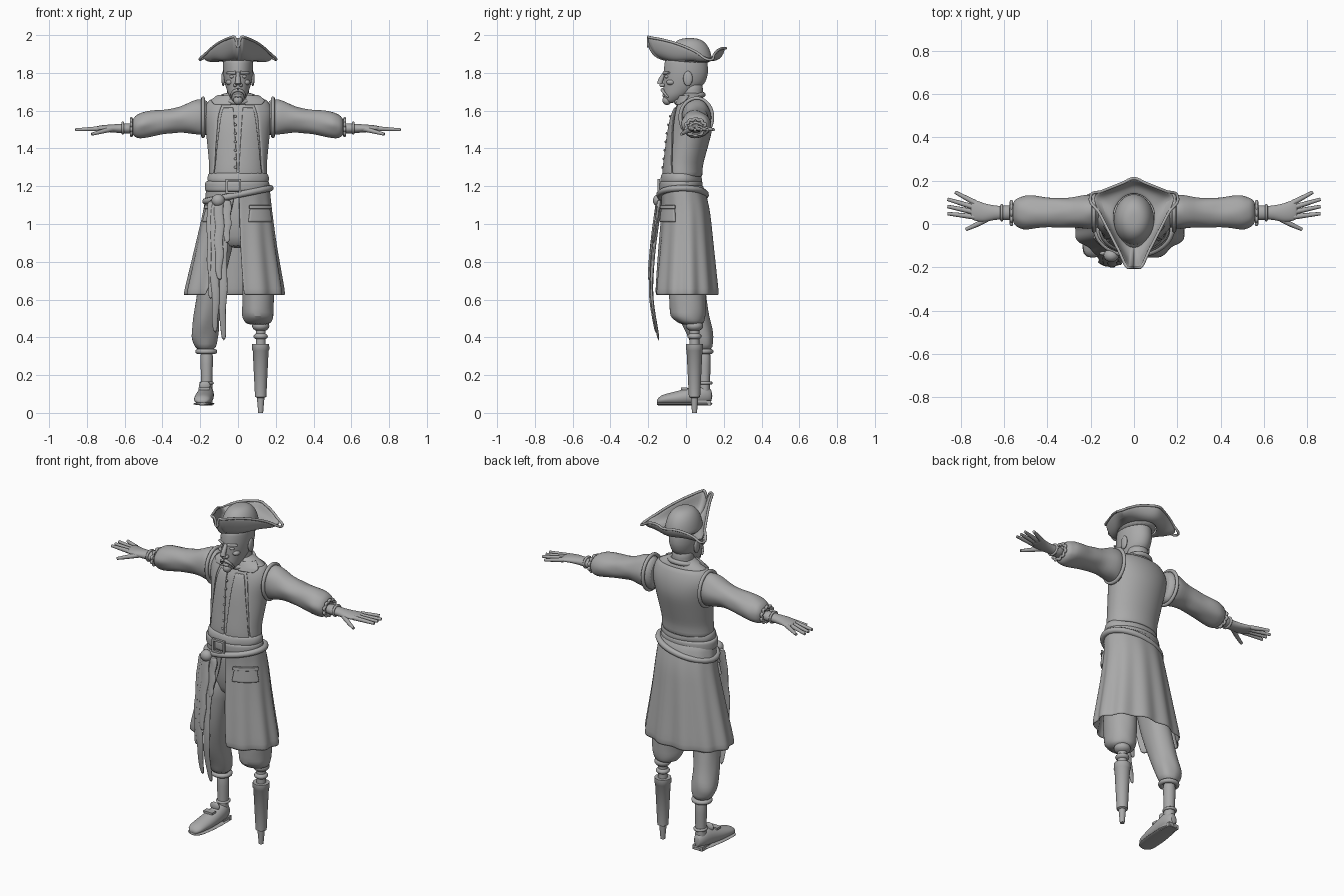
import bpy, bmesh, math
from mathutils import Vector, noise

if "Cube" in bpy.data.objects:
    bpy.data.objects.remove(bpy.data.objects["Cube"])

grey = (0.4, 0.4, 0.4, 1)
clay = bpy.data.materials.new("clay grey")
clay.use_nodes = True
clay.diffuse_color = grey
clay.node_tree.nodes["Principled BSDF"].inputs["Base Color"].default_value = grey
parts = []


def finish(name, bm, levels=1, thickness=0):
    bmesh.ops.recalc_face_normals(bm, faces=bm.faces)
    mesh = bpy.data.meshes.new(name)
    bm.to_mesh(mesh)
    bm.free()
    mesh.materials.append(clay)
    obj = bpy.data.objects.new(name, mesh)
    bpy.context.collection.objects.link(obj)
    if thickness:
        solidify = obj.modifiers.new("thickness", "SOLIDIFY")
        solidify.thickness, solidify.offset = thickness, 0
    if levels:
        smooth = obj.modifiers.new("smooth", "SUBSURF")
        smooth.levels = smooth.render_levels = levels
    parts.append(obj)


def skin(bm, rows, closed):
    for lower, upper in zip(rows, rows[1:]):
        count = len(lower)
        for i in range(count if closed else count - 1):
            j = (i + 1) % count
            bm.faces.new((lower[i], lower[j], upper[j], upper[i]))


# A ring is: position along the axis, two radii, then optional centre shifts
def ring(position, radius, depth=None, shift_b=0, shift_a=0):
    return Vector((position, radius, radius if depth is None else depth, shift_b, shift_a))


def section_at(rings, position):
    for p, q in zip(rings, rings[1:]):
        low, high = ring(*p), ring(*q)
        if min(low[0], high[0]) <= position <= max(low[0], high[0]):
            return low.lerp(high, (position - low[0]) / (high[0] - low[0]))
    return ring(*rings[-1])


def refine(rings, steps):
    stations = [ring(*r) for r in rings]
    fine = [p.lerp(q, i / steps) for p, q in zip(stations, stations[1:]) for i in range(steps)]
    return fine + [stations[-1]]


def loft(name, rings, axis="z", centre=(0, 0), steps=2, levels=1, wrinkle=0, floor=0, flip=1, sides=24):
    bm, rows = bmesh.new(), []
    for t, width, depth, b, a in refine(rings, steps):
        row = []
        for i in range(sides):
            angle = math.tau * i / sides
            c, s = math.cos(angle), math.sin(angle)
            swell = 1 + wrinkle * noise.noise(Vector((c * 1.6, s * 1.6, t * 19)))
            u = centre[0] + a + width * swell * c
            v = centre[1] + b + depth * swell * s
            x, y, z = {"x": (t, u, v), "y": (u, t, v), "z": (u, v, t)}[axis]
            row.append(bm.verts.new((x * flip, y, max(z, floor))))
        rows.append(row)
    skin(bm, rows, True)
    bm.faces.new(rows[0])
    bm.faces.new(rows[-1])
    finish(name, bm, levels)


# Cloth over a lofted body, from a top row to a bottom row of (height, start, end angle)
def wrap(name, body, top, bottom, gap=0.005, columns=14, ripple=0, thickness=0.012):
    bm, rows, count = bmesh.new(), [], 8
    for k in range(count + 1):
        z, start, end = Vector(top).lerp(Vector(bottom), k / count)
        _, width, depth, cy, cx = section_at(body, z)
        row = []
        for i in range(columns + 1):
            angle = math.radians(start + (end - start) * i / columns)
            lift = gap + ripple * k / count * math.cos(angle * 11)
            row.append(bm.verts.new((cx + (width + lift) * math.sin(angle),
                                     cy - (depth + lift) * math.cos(angle), z)))
        rows.append(row)
    skin(bm, rows, False)
    finish(name, bm, 1, thickness)


def tube(name, points, start, end=None, cyclic=False):
    curve = bpy.data.curves.new(name, "CURVE")
    curve.dimensions, curve.bevel_depth, curve.bevel_resolution = "3D", 1, 3
    curve.resolution_u, curve.use_fill_caps = 6, True
    spline = curve.splines.new("BEZIER")
    spline.bezier_points.add(len(points) - 1)
    spline.use_cyclic_u = cyclic
    for i, (knot, point) in enumerate(zip(spline.bezier_points, points)):
        knot.co = point
        knot.handle_left_type = knot.handle_right_type = "AUTO"
        knot.radius = start + ((end or start) - start) * i / (len(points) - 1)
    curve.materials.append(clay)
    obj = bpy.data.objects.new(name, curve)
    bpy.context.collection.objects.link(obj)
    bpy.ops.object.select_all(action="DESELECT")
    obj.select_set(True)
    bpy.context.view_layer.objects.active = obj
    bpy.ops.object.convert(target="MESH")
    parts.append(bpy.context.view_layer.objects.active)


# Closed hoop spanned by two arms; a frill makes it zigzag
def hoop(name, centre, arm_u, arm_v, radius, frill=0, count=20):
    points = []
    for i in range(count):
        angle, grow = math.tau * i / count, 1 + frill * (i % 2)
        points.append(Vector(centre) + (Vector(arm_u) * math.cos(angle) + Vector(arm_v) * math.sin(angle)) * grow)
    tube(name, points, radius, cyclic=True)


def solid(name, centre, size, round_shape=True):
    bm = bmesh.new()
    if round_shape:
        bmesh.ops.create_uvsphere(bm, u_segments=16, v_segments=10, radius=1)
    else:
        bmesh.ops.create_cube(bm, size=1)
    bmesh.ops.scale(bm, vec=size, verts=bm.verts)
    bmesh.ops.translate(bm, vec=centre, verts=bm.verts)
    finish(name, bm, 0)


# Tricorn hat: domed crown inside a kite-shaped cocked brim
crown_x, crown_y, crown_mid = 0.095, 0.12, 0.02
loft("hat_crown", [(1.85 + 0.135 * math.sin(a), crown_x * math.cos(a) ** 0.7, crown_y * math.cos(a) ** 0.7)
                   for a in [math.pi * i / 17 for i in range(9)]], centre=(0, crown_mid), steps=1)
corners = [Vector(p) for p in ((0, -0.2, 1.94), (0.03, -0.2, 1.99), (0.2, 0.13, 1.87), (0, 0.21, 1.93))]
half = [p.lerp(q, i / 4) + Vector((0, 0, 0.02 * math.sin(math.pi * i / 4)))
        for p, q in zip(corners, corners[1:]) for i in range(4)] + [corners[-1]]
edge = half + [Vector((-p.x, p.y, p.z)) for p in half[-2:0:-1]]
bm, loops = bmesh.new(), [[], [], []]
for outer in edge:
    reach = math.hypot(outer.x / crown_x, (outer.y - crown_mid) / crown_y)
    inner = Vector((outer.x / reach, crown_mid + (outer.y - crown_mid) / reach, 1.865))
    fold = inner.lerp(outer, 0.7)
    fold.z = 1.85 + 0.4 * (outer.z - 1.86)
    for loop, point in zip(loops, (inner, fold, outer)):
        loop.append(bm.verts.new(point))
skin(bm, loops, True)
finish("hat_brim", bm, 2, 0.012)
tube("hat_brim_edge", edge, 0.007, cyclic=True)

# Head and face
loft("head", [(1.64, 0.02, 0.03, -0.08), (1.68, 0.05, 0.07, -0.05), (1.74, 0.07, 0.11, -0.01),
              (1.8, 0.08, 0.12), (1.9, 0.08, 0.11)])
loft("neck", [(1.6, 0.07), (1.66, 0.06), (1.76, 0.06)], centre=(0, 0.03))
tube("nose", [(0, -0.11, 1.8), (0, -0.13, 1.77), (0, -0.14, 1.74)], 0.01, 0.016)
solid("lower_lip", (0, -0.115, 1.68), (0.02, 0.01, 0.01))
solid("chin_beard", (0, -0.1, 1.655), (0.025, 0.025, 0.025))
for side in (1, -1):
    solid("nostril", (side * 0.015, -0.126, 1.735), (0.01, 0.015, 0.01))
    solid("eye", (side * 0.03, -0.1, 1.78), (0.016, 0.014, 0.01))
    solid("cheekbone", (side * 0.045, -0.08, 1.75), (0.02, 0.025, 0.015))
    solid("ear", (side * 0.078, 0.01, 1.77), (0.01, 0.025, 0.04))
    tube("brow", [(side * 0.01, -0.115, 1.8), (side * 0.06, -0.09, 1.8)], 0.01, 0.006)
    tube("moustache", [(0, -0.125, 1.71), (side * 0.025, -0.12, 1.7), (side * 0.04, -0.095, 1.67)], 0.01, 0.005)

# Torso, open coat, waistcoat and collar
torso = [(1.2, 0.15, 0.1, -0.02), (1.3, 0.14, 0.095, -0.02), (1.5, 0.16, 0.11, 0.02), (1.59, 0.18, 0.1, 0.03),
         (1.65, 0.16, 0.07, 0.03), (1.7, 0.06, 0.05, 0.03)]
loft("torso", torso, wrinkle=0.03, sides=32)
wrap("coat_body", torso, (1.66, 28, 332), (1.25, 62, 298), columns=36)
hoop("collar_roll", (0, 0.02, 1.665), (0.075, 0, 0), (0, 0.07, 0.02), 0.014)
for side in (1, -1):
    wrap("waistcoat_front", torso, (1.62, side * 8, side * 26), (1.25, side, side * 60), thickness=0.008)
    wrap("collar_flap", torso, (1.68, side * 15, side * 80), (1.63, side * 12, side * 45))
    hoop("armhole_rim", (side * 0.185, 0.055, 1.565), (0, 0.085, 0), (0, 0, 0.1), 0.01)
for i in range(7):
    height = 1.3 + i * 0.045
    _, _, depth, middle, _ = section_at(torso, height)
    solid("button", (-0.014, middle - depth - 0.01, height), (0.007, 0.005, 0.007))

# Arms: puffed sleeves, gathered cuffs, wrist bands and spread hands
sleeve = [(0.15, 0.07, 0.09, 1.56), (0.21, 0.08, 0.1, 1.567), (0.3, 0.07, 0.066, 1.555), (0.4, 0.07, 0.066, 1.54),
          (0.5, 0.08, 0.07, 1.525), (0.54, 0.07, 0.06, 1.517), (0.56, 0.045, 0.04, 1.513)]
hand = [(0.55, 0.036, 0.03), (0.63, 0.031, 0.024), (0.69, 0.043, 0.02), (0.73, 0.049, 0.016, 0, 0.01),
        (0.755, 0.04, 0.01, 0, 0.014)]
for side in (1, -1):
    loft("sleeve", sleeve, "x", (0.053, 0), wrinkle=0.13, flip=side)
    loft("hand", hand, "x", (0.052, 1.506), flip=side)
    hoop("sleeve_ruffle", (side * 0.565, 0.05, 1.513), (0, 0.046, 0), (0, 0, 0.038), 0.008, 0.2)
    hoop("wrist_band", (side * 0.61, 0.052, 1.508), (0, 0.033, 0), (0, 0, 0.028), 0.007)
    for k in range(4):
        base = Vector((0.735, 0.033 + 0.022 * k, 1.505))
        tip = base + Vector((0.125 - 0.035 * (k == 3), 0.015 + 0.011 * k, -0.006))
        tube("finger", [(side * p.x, p.y, p.z) for p in (base, base.lerp(tip, 0.5), tip)], 0.013, 0.008)
    tube("thumb", [(side * 0.66, 0.035, 1.505), (side * 0.72, 0, 1.49), (side * 0.775, -0.025, 1.475)], 0.015, 0.008)

# Flared coat skirt, open at the front, with pocket flaps
skirt = [(1.22, 0.16, 0.105, -0.025), (1.1, 0.17, 0.12), (0.9, 0.205, 0.14, 0, -0.01), (0.6, 0.265, 0.17, 0, -0.02)]
wrap("coat_skirt", skirt, (1.21, 0, 357), (0.62, 11, 326), 0, 66, 0.009)
for middle in (42, -42):
    wrap("pocket_flap", skirt, (1.1, middle - 21, middle + 21), (1.01, middle - 25, middle + 25), 0.012, thickness=0.016)
    wrap("pocket_flap_band", skirt, (1.1, middle - 24, middle + 24), (1.08, middle - 24, middle + 24), 0.02)

# Waist sash, belt, buckle and slung scarf
loft("waist_sash", [(1.21, 0.16, 0.107), (1.24, 0.166, 0.112), (1.28, 0.15, 0.1)], centre=(0, -0.026), wrinkle=0.05)
loft("belt", [(1.17, 0.164, 0.108), (1.18, 0.172, 0.116), (1.22, 0.172, 0.116), (1.23, 0.16, 0.105)],
     centre=(-0.004, -0.026))
for side in (1, -1):
    solid("buckle_side", (-0.025 + side * 0.035, -0.145, 1.2), (0.012, 0.014, 0.075), False)
    solid("buckle_bar", (-0.025, -0.145, 1.2 + side * 0.033), (0.08, 0.014, 0.012), False)
hoop("sash_wrap", (0, -0.018, 1.155), (0.172, 0, 0.035), (0, 0.122, 0), 0.017)
solid("sash_knot", (-0.105, -0.145, 1.125), (0.035, 0.03, 0.033))

# Hanging sash tails follow the flare of the skirt, then fall back in
for k, end in enumerate((0.6, 0.42, 0.7, 0.38, 0.9)):
    rings = []
    for i in range(10):
        fall = i / 9
        z = 1.13 + (end - 1.13) * fall
        flare = 0.05 * math.sin(min(1, (1.13 - z) * 2) * math.pi / 2) - max(0, 0.6 - z) * 0.18
        rings.append((z, 0.024 * (1.1 - 0.6 * fall ** 3), 0.011 - 0.004 * fall,
                      -0.14 - flare - 0.007 * (k % 3 - 1), -0.14 + 0.02 * k + 0.006 * math.sin(i * 2 + k)))
    loft("sash_tail", rings, steps=1, wrinkle=0.25, sides=12)

# Breeches
loft("hips", [(1.2, 0.14, 0.09, -0.02), (1, 0.16, 0.11), (0.87, 0.12, 0.08)])
loft("right_breeches", [(1, 0.08, 0.1, 0, -0.08), (0.7, 0.072, 0.09, 0.01, -0.14), (0.5, 0.068, 0.08, 0.045, -0.17),
                        (0.4, 0.075, 0.07, 0.08, -0.177), (0.33, 0.05, 0.05, 0.09, -0.17)], wrinkle=0.12)
hoop("right_knee_band", (-0.168, 0.09, 0.325), (0.045, 0, 0), (0, 0.043, 0), 0.013)
loft("left_breeches", [(1, 0.08, 0.1), (0.6, 0.085, 0.1), (0.51, 0.085, 0.095), (0.465, 0.06, 0.06, 0.02)],
     centre=(0.105, 0.01), wrinkle=0.1)

# Stocking and buckled shoe
loft("right_stocking", [(0.35, 0.036), (0.16, 0.03), (0.08, 0.032)], centre=(-0.166, 0.097), wrinkle=0.06)
hoop("stocking_roll", (-0.166, 0.1, 0.158), (0.03, 0, 0), (0, 0.033, 0), 0.008)
shoe = [(-0.155, 0.02, 0.01, 0.06, -0.01), (-0.13, 0.045, 0.025, 0.07, -0.01), (-0.03, 0.05, 0.04, 0.08),
        (0.09, 0.042, 0.056, 0.1, 0.012), (0.14, 0.02, 0.03, 0.09, 0.014)]
loft("shoe", shoe, "y", (-0.18, 0), floor=0.052)
loft("shoe_sole", [(y, width + 0.004, 0.008, 0, a) for y, width, _, _, a in refine(shoe, 1)], "y", (-0.18, 0.048))
solid("shoe_heel", (-0.167, 0.095, 0.052), (0.066, 0.075, 0.025), False)
solid("shoe_buckle", (-0.18, -0.01, 0.128), (0.06, 0.035, 0.012), False)
solid("shoe_tongue", (-0.176, 0.035, 0.145), (0.03, 0.012, 0.025))

# Turned peg leg
socket = (0.12, 0.045)
solid("peg_ball", (*socket, 0.46), (0.046, 0.046, 0.03))
solid("peg_bead", (*socket, 0.405), (0.038, 0.038, 0.02))
loft("peg_neck", [(0.47, 0.026), (0.36, 0.026)], centre=socket, levels=0)
loft("peg_leg", [(0.364, 0.045), (0.335, 0.046), (0.33, 0.042), (0.085, 0.03), (0.08, 0.02), (0, 0.013)],
     centre=socket, steps=1, levels=0)

bpy.ops.object.select_all(action="DESELECT")
for obj in parts:
    obj.select_set(True)
bpy.context.view_layer.objects.active = parts[0]
bpy.ops.object.shade_smooth_by_angle(angle=math.radians(55))
